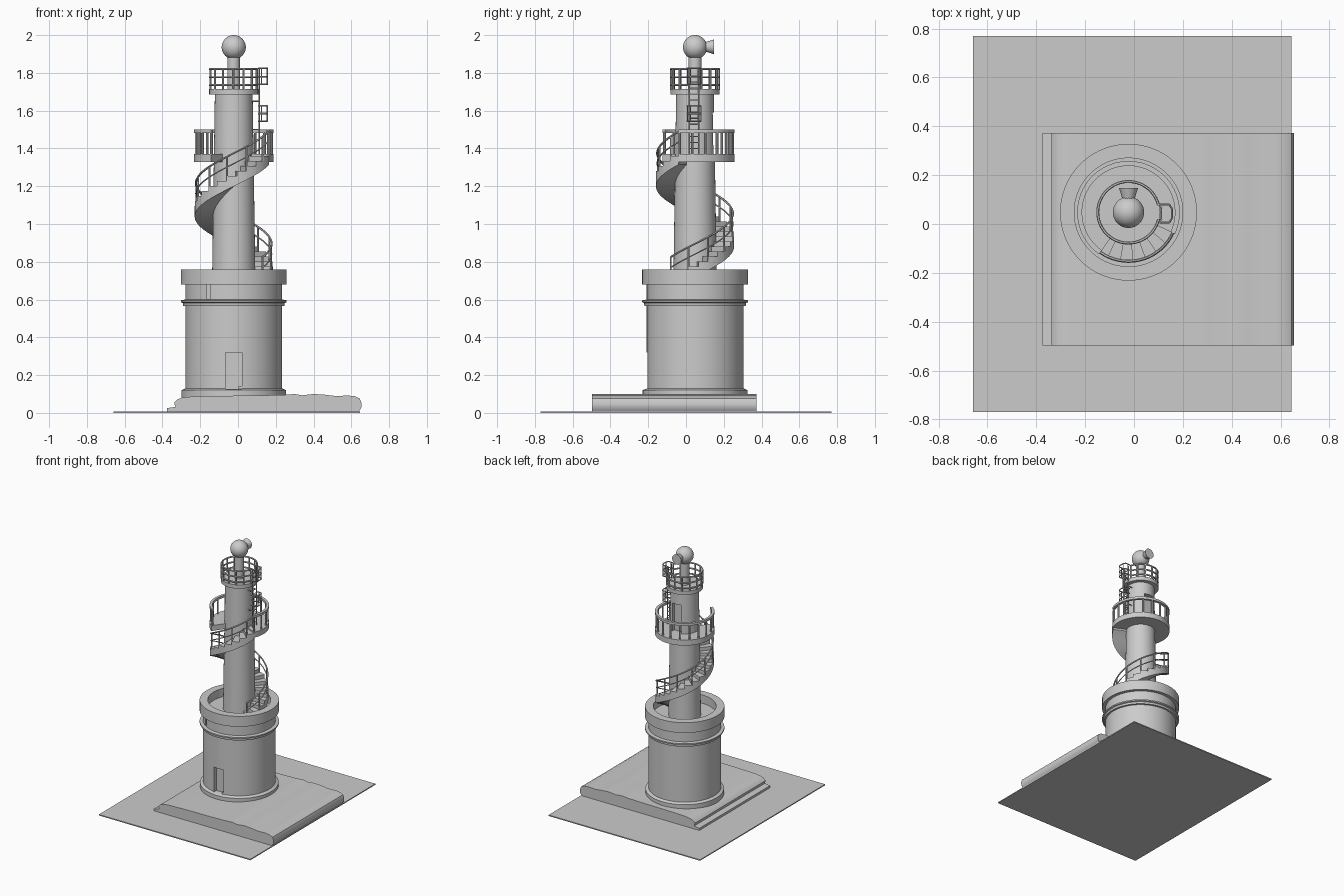
import bpy, bmesh, math
from mathutils import Vector, Matrix

if "Cube" in bpy.data.objects:
    bpy.data.objects.remove(bpy.data.objects["Cube"])

CX, CY = -0.0225, 0.048          # tower axis
R, RAD = math.radians, math.pi * 2


def polar(r, deg, z):
    return Vector((CX + r * math.cos(R(deg)), CY + r * math.sin(R(deg)), z))


def finish(name, bm):
    bmesh.ops.remove_doubles(bm, verts=bm.verts, dist=1e-6)
    bmesh.ops.recalc_face_normals(bm, faces=bm.faces)
    me = bpy.data.meshes.new(name)
    bm.to_mesh(me)
    bm.free()
    ob = bpy.data.objects.new(name, me)
    bpy.context.collection.objects.link(ob)
    return ob


def sweep(bm, section, a0, a1, n):
    """Sweep a closed (r, z) section, given per angle, around the tower axis."""
    full = abs(a1 - a0 - 360) < 1e-6
    rings = []
    for i in range(n if full else n + 1):
        a = a0 + (a1 - a0) * i / n
        rings.append([bm.verts.new(polar(r, a, z)) for r, z in section(a)])
    m = len(rings[0])
    for i in range(n):
        p, q = rings[i], rings[(i + 1) % len(rings)]
        for j in range(m):
            k = (j + 1) % m
            bm.faces.new((p[j], p[k], q[k], q[j]))
    if not full:
        bm.faces.new(rings[0])
        bm.faces.new(rings[-1])


def lathe(name, prof, n=64):
    bm = bmesh.new()
    sweep(bm, lambda a: prof, 0, 360, n)
    bmesh.ops.dissolve_degenerate(bm, dist=1e-6, edges=bm.edges)
    return finish(name, bm)


def rail(bm, r, zf, a0, a1, t, n):
    sweep(bm, lambda a: [(r + t * math.cos(k * RAD / 6), zf(a) + t * math.sin(k * RAD / 6))
                         for k in range(6)], a0, a1, n)


def bar(bm, p, q, r, r2=None, sides=8):
    p, q = Vector(p), Vector(q)
    d = q - p
    mat = Matrix.Translation((p + q) / 2) @ d.to_track_quat('Z', 'Y').to_matrix().to_4x4()
    bmesh.ops.create_cone(bm, cap_ends=True, segments=sides, radius1=r,
                          radius2=r if r2 is None else r2, depth=d.length, matrix=mat)


def box(name, lo, hi):
    bm = bmesh.new()
    lo, hi = Vector(lo), Vector(hi)
    bmesh.ops.create_cube(bm, size=1, matrix=Matrix.Translation((lo + hi) / 2)
                          @ Matrix.Diagonal((*(hi - lo), 1)))
    return finish(name, bm)


def cut(ob, lo, hi):
    c = box("cutter", lo, hi)
    m = ob.modifiers.new("cut", 'BOOLEAN')
    m.operation, m.solver, m.object = 'DIFFERENCE', 'EXACT', c
    bpy.context.view_layer.objects.active = ob
    bpy.ops.object.modifier_apply(modifier=m.name)
    bpy.data.objects.remove(c)


# Ground plate and rock slab
box("ground_plate", (-0.66, -0.77, 0), (0.645, 0.77, 0.008))
rock = [(-0.375, 0.008), (-0.375, 0.025), (-0.332, 0.032), (-0.338, 0.055), (-0.322, 0.07),
        (-0.3, 0.08), (-0.25, 0.086), (-0.1, 0.09), (0.1, 0.092), (0.24, 0.095), (0.3, 0.1),
        (0.34, 0.093), (0.4, 0.1), (0.46, 0.096), (0.52, 0.089), (0.58, 0.092), (0.62, 0.088),
        (0.645, 0.075), (0.655, 0.05), (0.652, 0.025), (0.64, 0.008)]
bm = bmesh.new()
f = bm.faces.new([bm.verts.new((x, -0.497, z)) for x, z in rock])
g = bmesh.ops.extrude_face_region(bm, geom=[f])
bmesh.ops.translate(bm, vec=(0, 0.869, 0), verts=[v for v in g['geom'] if isinstance(v, bmesh.types.BMVert)])
finish("rock_slab", bm)

# Round base with plinth, string course and parapet
base = lathe("base_drum", [
    (0, 0.05), (0.277, 0.05), (0.277, 0.12), (0.256, 0.13), (0.256, 0.565), (0.268, 0.567),
    (0.27, 0.582), (0.28, 0.586), (0.28, 0.596), (0.256, 0.6), (0.256, 0.68), (0.28, 0.68),
    (0.28, 0.76), (0.222, 0.76), (0.222, 0.695), (0, 0.695)], 96)
cut(base, (-0.065, -0.4, 0.126), (0.02, -0.172, 0.32))      # doorway
cut(base, (-0.165, -0.4, 0.602), (-0.147, -0.13, 0.679))    # slit window
box("door_step", (0.003, -0.2, 0.126), (0.02, -0.17, 0.142))

# Tapered column with an upper doorway on the back
column = lathe("column", [(0, 0.69), (0.115, 0.69), (0.1, 1.69), (0, 1.69)])
cut(column, (-0.062, 0.12, 1.37), (0.017, 0.3, 1.59))

# Spiral stair
A0, A1, N = -40, 335, 25
Z0, Z1 = 0.695, 1.36
STEP = (A1 - A0) / N


def helix(a):
    return Z0 + (Z1 - Z0) * (a - A0) / (A1 - A0)


bm = bmesh.new()
for i in range(N):
    s = A0 + i * STEP
    top = helix(s + STEP)

    def section(a, top=top):
        zb = max(Z0 - 0.002, helix(a) - 0.045)
        return [(0.1, zb), (0.207, zb), (0.207, top), (0.1, top)]
    sweep(bm, section, s, s + STEP, 3)
finish("spiral_stair", bm)

# Stair railing
bm = bmesh.new()
for h, t in ((0.13, 0.006), (0.075, 0.004)):
    rail(bm, 0.2, lambda a: helix(a) + h, A0, A1, t, 90)
for i in range(0, N + 1, 2):
    a = A0 + i * STEP
    bar(bm, polar(0.2, a, helix(a) - 0.01), polar(0.2, a, helix(a) + 0.13), 0.005)
finish("stair_railing", bm)

# Middle gallery
G0, G1 = -25, 235
bm = bmesh.new()
sweep(bm, lambda a: [(0.09, 1.328), (0.21, 1.328), (0.21, 1.37), (0.09, 1.37)], G0, G1, 60)
finish("middle_gallery", bm)
bm = bmesh.new()
sweep(bm, lambda a: [(0.19, 1.482), (0.21, 1.482), (0.21, 1.5), (0.19, 1.5)], G0, G1, 60)
for i in range(14):
    a = G0 + 1 + (G1 - G0 - 2) * i / 13
    bar(bm, polar(0.2, a, 1.365), polar(0.2, a, 1.49), 0.007)
finish("gallery_railing", bm)

# Top platform, with a railing left open at the ladder
lathe("top_platform", [(0, 1.685), (0.13, 1.685), (0.13, 1.715), (0, 1.715)])
bm = bmesh.new()
for z in (1.735, 1.777, 1.82):
    rail(bm, 0.126, lambda a: z, 15, 345, 0.006, 56)
for i in range(14):
    a = 15 + 330 * i / 13
    bar(bm, polar(0.126, a, 1.71), polar(0.126, a, 1.822), 0.006)
finish("top_railing", bm)

# Ladder with cage hoops
bm = bmesh.new()
LY = 0.043
for s in (-1, 1):
    bar(bm, (0.112, LY + s * 0.025, 1.365), (0.112, LY + s * 0.025, 1.82), 0.004)
for i in range(13):
    z = 1.4 + i * 0.032
    bar(bm, (0.112, LY - 0.025, z), (0.112, LY + 0.025, z), 0.003)
for z in (1.5, 1.65):
    for s in (-1, 1):
        bar(bm, (0.07, LY + s * 0.025, z), (0.112, LY + s * 0.025, z), 0.003)
for zs in ((1.545, 1.585, 1.625), (1.74, 1.78, 1.825)):
    for z in zs:
        pts = [(0.105, LY - 0.036, z), (0.145, LY - 0.036, z), (0.155, LY - 0.02, z),
               (0.155, LY + 0.02, z), (0.145, LY + 0.036, z), (0.105, LY + 0.036, z)]
        for p, q in zip(pts, pts[1:]):
            bar(bm, p, q, 0.004)
    for x, y in ((0.155, -0.02), (0.155, 0.02), (0.125, -0.036), (0.125, 0.036)):
        bar(bm, (x, LY + y, zs[0]), (x, LY + y, zs[2]), 0.003)
finish("caged_ladder", bm)

# Mast, ball and horn
bm = bmesh.new()
bar(bm, (CX, CY, 1.71), (CX, CY, 1.9), 0.034, sides=32)
finish("mast", bm)
bm = bmesh.new()
bmesh.ops.create_uvsphere(bm, u_segments=40, v_segments=20, radius=0.064,
                          matrix=Matrix.Translation((CX, CY, 1.936)))
finish("ball", bm)
bm = bmesh.new()
bar(bm, (CX, CY + 0.05, 1.938), (CX, CY + 0.1, 1.938), 0.022, 0.025, 32)
bar(bm, (CX, CY + 0.045, 1.938), (CX, CY + 0.1, 1.938), 0.022, 0.039, 32)
finish("horn", bm)

# Smooth shading with sharp edges kept
bpy.ops.object.select_all(action='SELECT')
bpy.context.view_layer.objects.active = bpy.data.objects["base_drum"]
bpy.ops.object.shade_smooth_by_angle(angle=R(30))
